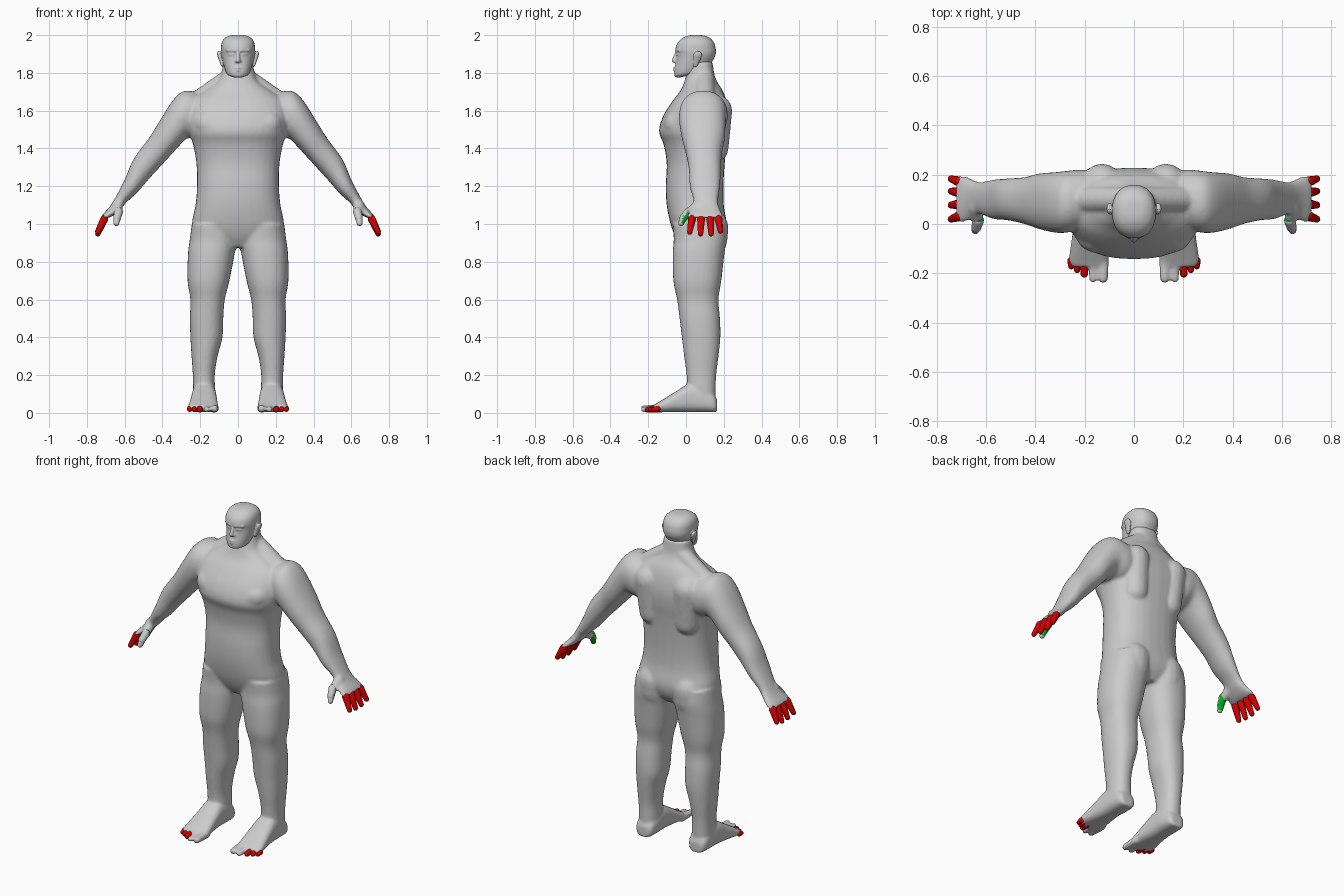
import bpy, bmesh, math
from mathutils import Vector as V


def material(name, rgb):
    m = bpy.data.materials.new(name)
    m.diffuse_color = (*rgb, 1)
    return m


GREY = material("skin grey", (0.6, 0.6, 0.6))
RED = material("digit red", (0.65, 0.0, 0.0))
GREEN = material("thumb green", (0.0, 0.5, 0.02))


def smooth_rings(rings, steps=4):
    """Catmull-Rom interpolation between rings of plain numbers."""
    out, n = [], len(rings)
    for i in range(n - 1):
        a, b, c, d = (rings[min(max(i + k, 0), n - 1)] for k in (-1, 0, 1, 2))
        for s in range(steps):
            t = s / steps
            out.append([0.5 * (2 * q + (r - p) * t + (2 * p - 5 * q + 4 * r - w) * t * t
                               + (3 * q - p - 3 * r + w) * t ** 3)
                        for p, q, r, w in zip(a, b, c, d)])
    return out + [list(rings[-1])]


def loft(bm, rings, side=1, power=2.0, segs=32):
    """Skin (centre, u, v) super-ellipse rings; side=-1 mirrors in x."""
    loops = []
    for c, u, v in rings:
        loop = []
        for k in range(segs):
            a = 2 * math.pi * k / segs
            ca, sa = math.cos(a), math.sin(a)
            p = (c + u * math.copysign(abs(ca) ** (2 / power), ca)
                 + v * math.copysign(abs(sa) ** (2 / power), sa))
            loop.append(bm.verts.new((p.x * side, p.y, p.z)))
        loops.append(loop)
    faces = [bm.faces.new(loops[0]), bm.faces.new(loops[-1])]
    for a, b in zip(loops, loops[1:]):
        for k in range(segs):
            j = (k + 1) % segs
            faces.append(bm.faces.new((a[k], a[j], b[j], b[k])))
    bmesh.ops.recalc_face_normals(bm, faces=faces)
    return faces


def capsule(bm, a, b, r0, r1, side=1, squash=1.0, segs=16):
    """Tapered round-ended limb from a to b (ends are ball centres)."""
    a, b = V(a), V(b)
    d = (b - a).normalized()
    ref = V((1, 0, 0)) if abs(d.y) > 0.8 else V((0, 1, 0))
    v = (ref - d * ref.dot(d)).normalized()
    u = d.cross(v) * squash
    rings = []
    for p, r, lo in ((a, r0, -88), (b, r1, 0)):
        for k in range(6):
            t = math.radians(lo + 88 * k / 5)
            q = r * math.cos(t)
            rings.append((p + d * r * math.sin(t), u * q, v * q))
    return loft(bm, rings, side, 2.0, segs)


def make(name, bm, mats, voxel=0, iterations=0):
    me = bpy.data.meshes.new(name)
    for f in bm.faces:
        f.smooth = True
    bm.to_mesh(me)
    bm.free()
    for m in mats:
        me.materials.append(m)
    ob = bpy.data.objects.new(name, me)
    bpy.context.collection.objects.link(ob)
    if voxel:
        r = ob.modifiers.new("fuse", 'REMESH')
        r.mode, r.voxel_size, r.use_smooth_shade = 'VOXEL', voxel, True
        s = ob.modifiers.new("soften", 'SMOOTH')
        s.factor, s.iterations = 0.5, iterations
    return ob


def flat_rings(rows):
    """Rows (x0, x1, z, y0, y1) -> horizontal rings."""
    return [(V(((x0 + x1) / 2, (y0 + y1) / 2, z)), V(((x1 - x0) / 2, 0, 0)),
             V((0, (y1 - y0) / 2, 0))) for x0, x1, z, y0, y1 in smooth_rings(rows)]


# Torso with neck: half width, height, front, back
torso = [(.11, .875, -.02, .16), (.21, .93, -.055, .20), (.243, 1.0, -.082, .215),
         (.225, 1.1, -.102, .20), (.217, 1.2, -.107, .198), (.22, 1.32, -.102, .205),
         (.238, 1.42, -.118, .215), (.26, 1.49, -.143, .225), (.27, 1.57, -.122, .228),
         (.25, 1.65, -.072, .215), (.18, 1.705, -.03, .195), (.12, 1.745, -.012, .17),
         (.092, 1.785, .0, .152), (.078, 1.86, .02, .14)]
# Leg: inner, outer, height, front, back
leg = [(.01, .245, 1.0, -.07, .21), (.004, .255, .92, -.065, .215), (.018, .265, .84, -.07, .203),
       (.045, .267, .7, -.067, .187), (.07, .252, .6, -.047, .172), (.078, .255, .5, -.034, .18),
       (.082, .252, .4, -.022, .182), (.108, .246, .3, -.01, .172), (.123, .239, .2, .003, .16),
       (.12, .237, .1, .008, .156), (.125, .232, .03, .01, .155)]
# Foot: y, inner, outer, top
foot = [(.165, .145, .212, .06), (.15, .125, .232, .09), (.09, .115, .24, .13),
        (.02, .115, .244, .15), (-.05, .11, .251, .112), (-.11, .106, .26, .075),
        (-.155, .106, .264, .047), (-.175, .115, .25, .036)]
# Arm: upper outline x z, lower outline x z, front, back
arm = [(.12, 1.68, .12, 1.47, .02, .2), (.21, 1.695, .21, 1.45, -.02, .22),
       (.285, 1.705, .265, 1.455, -.035, .215), (.345, 1.655, .30, 1.425, -.035, .21),
       (.415, 1.545, .355, 1.365, -.02, .205), (.475, 1.45, .41, 1.305, .0, .19),
       (.552, 1.345, .47, 1.24, .015, .185), (.60, 1.235, .535, 1.165, .02, .18),
       (.655, 1.13, .59, 1.115, .04, .17), (.685, 1.085, .625, 1.075, .025, .18),
       (.712, 1.055, .66, 1.045, .008, .195), (.727, 1.035, .69, 1.03, .008, .198)]

body = bmesh.new()
loft(body, flat_rings([(-w, w, z, a, b) for w, z, a, b in torso]), power=2.4)
for s in (1, -1):
    loft(body, flat_rings(leg), s, 2.3)
    loft(body, [(V(((a + b) / 2, y, h / 2 + .004)), V(((b - a) / 2, 0, 0)), V((0, 0, h / 2)))
                for y, a, b, h in smooth_rings(foot)], s, 2.8)
    loft(body, [(V(((a + c) / 2, (e + f) / 2, (b + d) / 2)), V(((a - c) / 2, 0, (b - d) / 2)),
                 V((0, (f - e) / 2, 0))) for a, b, c, d, e, f in smooth_rings(arm)], s, 2.2)
    # Back, neck, chest and seat muscles
    capsule(body, (.13, .16, 1.60), (.12, .15, 1.40), .085, .075, s)
    capsule(body, (.05, .10, 1.77), (.22, .10, 1.645), .05, .055, s)
    capsule(body, (.08, -.065, 1.50), (.16, -.04, 1.53), .072, .075, s)
    capsule(body, (.115, .125, .98), (.12, .12, .92), .10, .10, s)
    # Thumb root, big toe and second toe
    capsule(body, (.64, .065, 1.10), (.635, .02, 1.065), .03, .024, s)
    capsule(body, (.124, -.13, .024), (.124, -.222, .022), .024, .019, s)
    capsule(body, (.167, -.13, .022), (.167, -.224, .018), .02, .016, s)
make("body", body, [GREY], 0.009, 5)

# Head: half width, front y z, back y z
skull = [(.03, -.045, 1.774, .03, 1.788), (.058, -.06, 1.784, .09, 1.808),
         (.070, -.062, 1.81, .125, 1.835), (.078, -.057, 1.84, .142, 1.865),
         (.084, -.052, 1.87, .153, 1.885), (.089, -.05, 1.9, .158, 1.905),
         (.09, -.056, 1.925, .158, 1.925), (.087, -.046, 1.957, .15, 1.957),
         (.073, -.022, 1.982, .13, 1.982), (.045, .01, 1.997, .1, 1.997),
         (.012, .04, 2.001, .06, 2.001)]
head = bmesh.new()
loft(head, [(V((0, (a + c) / 2, (b + d) / 2)), V((w, 0, 0)), V((0, (c - a) / 2, (d - b) / 2)))
            for w, a, b, c, d in smooth_rings(skull)], power=2.25)
capsule(head, (0, -.048, 1.91), (0, -.064, 1.866), .008, .012)
for s in (1, -1):
    capsule(head, (.014, -.05, 1.918), (.055, -.034, 1.92), .009, .008, s)   # brow
    capsule(head, (.025, -.040, 1.897), (.042, -.034, 1.897), .011, .009, s)  # eye
    capsule(head, (.006, -.058, 1.862), (.013, -.052, 1.862), .009, .007, s)  # nostril
    capsule(head, (.099, .062, 1.893), (.086, .05, 1.845), .024, .015, s, .45)  # ear
    for z in (1.813, 1.826):
        capsule(head, (0, -.062, z), (.024, -.052, z - .001), .006, .004, s)  # lips
make("head", head, [GREY], 0.004, 3)

for s, label in ((1, "left"), (-1, "right")):
    # Four red fingers: root y, tip y, tip drop
    fingers = bmesh.new()
    for y0, y1, z in ((.032, .02, .957), (.08, .077, .948), (.128, .133, .948), (.172, .183, .962)):
        capsule(fingers, (.708, y0, 1.026), (.742, y1, z), .021, .014, s)
    make(label + "_fingers", fingers, [RED])
    # Three red outer toes
    toes = bmesh.new()
    for x, y, r in ((.202, -.202, .015), (.231, -.186, .013), (.255, -.172, .012)):
        capsule(toes, (x, -.15, .022), (x, y, .017), r + .004, r, s)
    make(label + "_toes", toes, [RED])
    # Thumb, green on its rear side apart from the tip
    thumb = bmesh.new()
    faces = (capsule(thumb, (.632, .014, 1.065), (.640, -.015, 1.03), .023, .020, s)
             + capsule(thumb, (.640, -.012, 1.035), (.644, -.026, 1.004), .020, .015, s))
    for f in faces:
        f.material_index = int(f.normal.y > -.15 and f.calc_center_median().z > 1.012)
    make(label + "_thumb", thumb, [GREY, GREEN])
